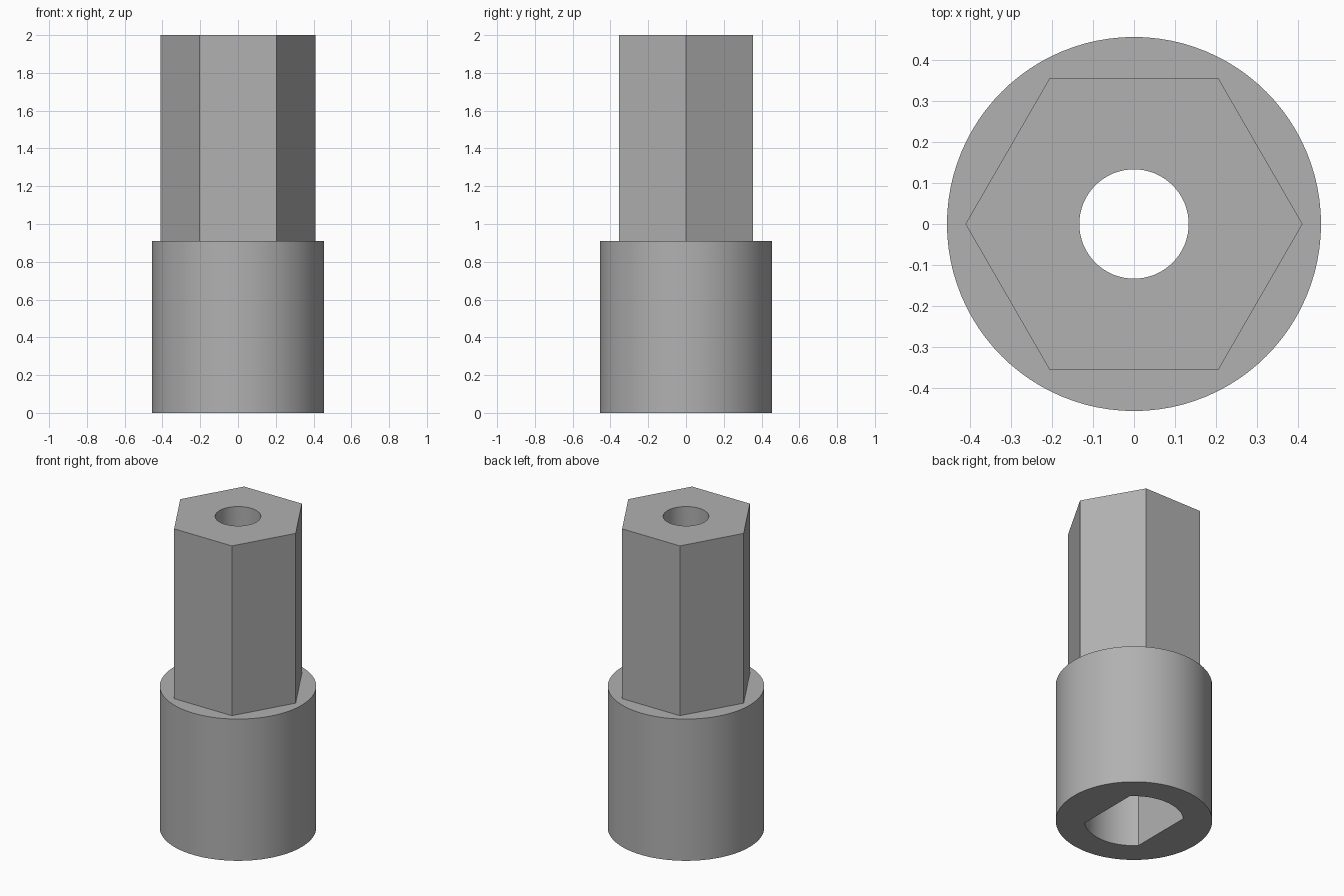
import bpy
from math import sin, cos, radians

if "Cube" in bpy.data.objects:
    bpy.data.objects.remove(bpy.data.objects["Cube"])

Z_STEP = 0.91      # top of the round collar
TOP = 2.0


def arc(radius, start, end, steps):
    """Points from start to end angle in degrees, both included."""
    angles = [radians(start + (end - start) * i / steps) for i in range(steps + 1)]
    return [(radius * cos(a), radius * sin(a)) for a in angles]


def ring(radius, sides):
    return arc(radius, 0, 360, sides)[:-1]


def prism(name, outline, z0, z1):
    """Closed solid with the given counter-clockwise outline."""
    n = len(outline)
    verts = [(x, y, z) for z in (z0, z1) for x, y in outline]
    faces = [tuple(reversed(range(n))), tuple(range(n, 2 * n))]
    faces += [(i, (i + 1) % n, n + (i + 1) % n, n + i) for i in range(n)]
    mesh = bpy.data.meshes.new(name)
    mesh.from_pydata(verts, [], faces)
    obj = bpy.data.objects.new(name, mesh)
    bpy.context.collection.objects.link(obj)
    return obj


def combine(body, tool, operation):
    """Apply a boolean and discard the tool solid."""
    mod = body.modifiers.new(operation.title(), 'BOOLEAN')
    mod.operation, mod.object, mod.solver = operation, tool, 'EXACT'
    bpy.context.view_layer.objects.active = body
    bpy.ops.object.modifier_apply(modifier=mod.name)
    bpy.data.objects.remove(tool)


# Round collar with the hexagonal shaft rising out of it
adapter = prism("hex_shaft_adapter", ring(0.455, 96), 0, Z_STEP)
combine(adapter, prism("hex_shaft", ring(0.41, 6), 0.5, TOP), 'UNION')

# Socket in the underside: round with two flats facing +x and -x
socket = arc(0.288, 45, 135, 24) + arc(0.288, 225, 315, 24)
combine(adapter, prism("socket_cutter", socket, -0.2, Z_STEP - 0.002), 'DIFFERENCE')

# Screw hole from the top down into the socket
combine(adapter, prism("hole_cutter", ring(0.133, 64), 0.6, TOP + 0.2), 'DIFFERENCE')

# Dark grey metal
metal = bpy.data.materials.new("dark_grey")
metal.diffuse_color = (0.44, 0.44, 0.44, 1)
metal.use_nodes = True
metal.node_tree.nodes["Principled BSDF"].inputs["Base Color"].default_value = metal.diffuse_color
adapter.data.materials.clear()
adapter.data.materials.append(metal)

# Smooth round walls, crisp edges
adapter.select_set(True)
bpy.context.view_layer.objects.active = adapter
bpy.ops.object.shade_smooth_by_angle(angle=radians(30))
